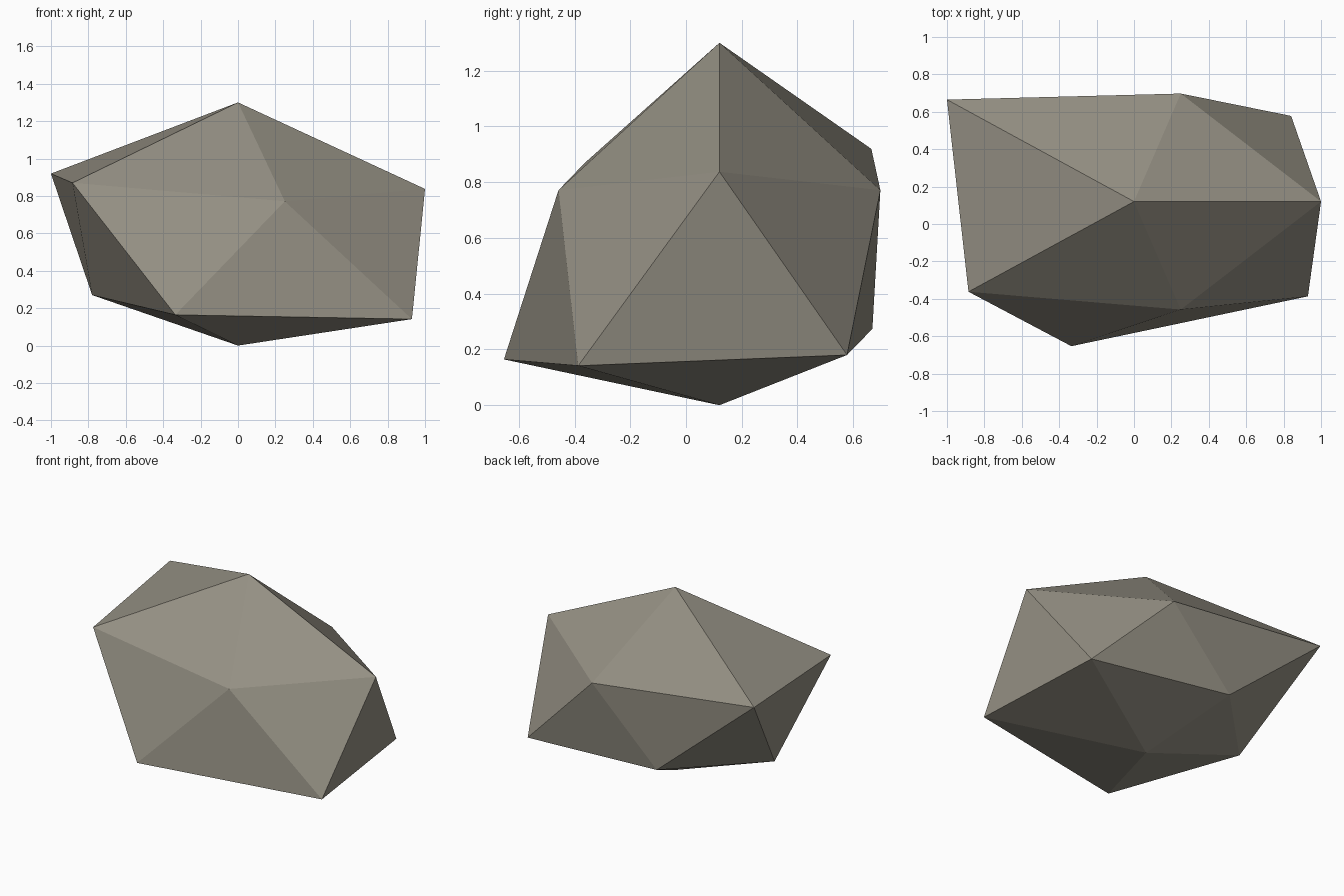
import bpy, bmesh, math

if "Cube" in bpy.data.objects:
    bpy.data.objects.remove(bpy.data.objects["Cube"])

# Stretch of each ring corner, counter-clockwise from +x in 36 degree steps
# (even steps belong to the upper ring, odd steps to the lower ring)
STRETCH = [1.118, 1.161, 0.905, 0.86, 1.382, 0.872, 1.223, 1.212, 0.905, 1.285]
DEPTH = 0.75      # front-to-back squash
Y_MID = 0.12      # poles sit slightly towards the back
HEIGHT = 1.30

# Rock: a 20-sided ball with its corners pulled in and out
bm = bmesh.new()
bmesh.ops.create_icosphere(bm, subdivisions=1, radius=1)
for v in bm.verts:
    x, y, z = v.co
    if abs(z) > 0.9:                                  # top and bottom points
        v.co = (0, Y_MID, HEIGHT if z > 0 else 0)
        continue
    s = STRETCH[round(math.degrees(math.atan2(y, x)) / 36) % 10]
    base = 0.49 if z > 0 else 0.541                   # flattened underside
    v.co = (x * s, Y_MID + y * s * DEPTH, base + z * s * 0.695)
bmesh.ops.recalc_face_normals(bm, faces=bm.faces)

mesh = bpy.data.meshes.new("rock")
bm.to_mesh(mesh)
bm.free()
rock = bpy.data.objects.new("rock", mesh)
bpy.context.collection.objects.link(rock)

# Warm grey stone
stone = bpy.data.materials.new("warm grey stone")
stone.diffuse_color = (0.30, 0.28, 0.23, 1)
stone.use_nodes = True
stone.node_tree.nodes["Principled BSDF"].inputs["Base Color"].default_value = stone.diffuse_color
mesh.materials.append(stone)
